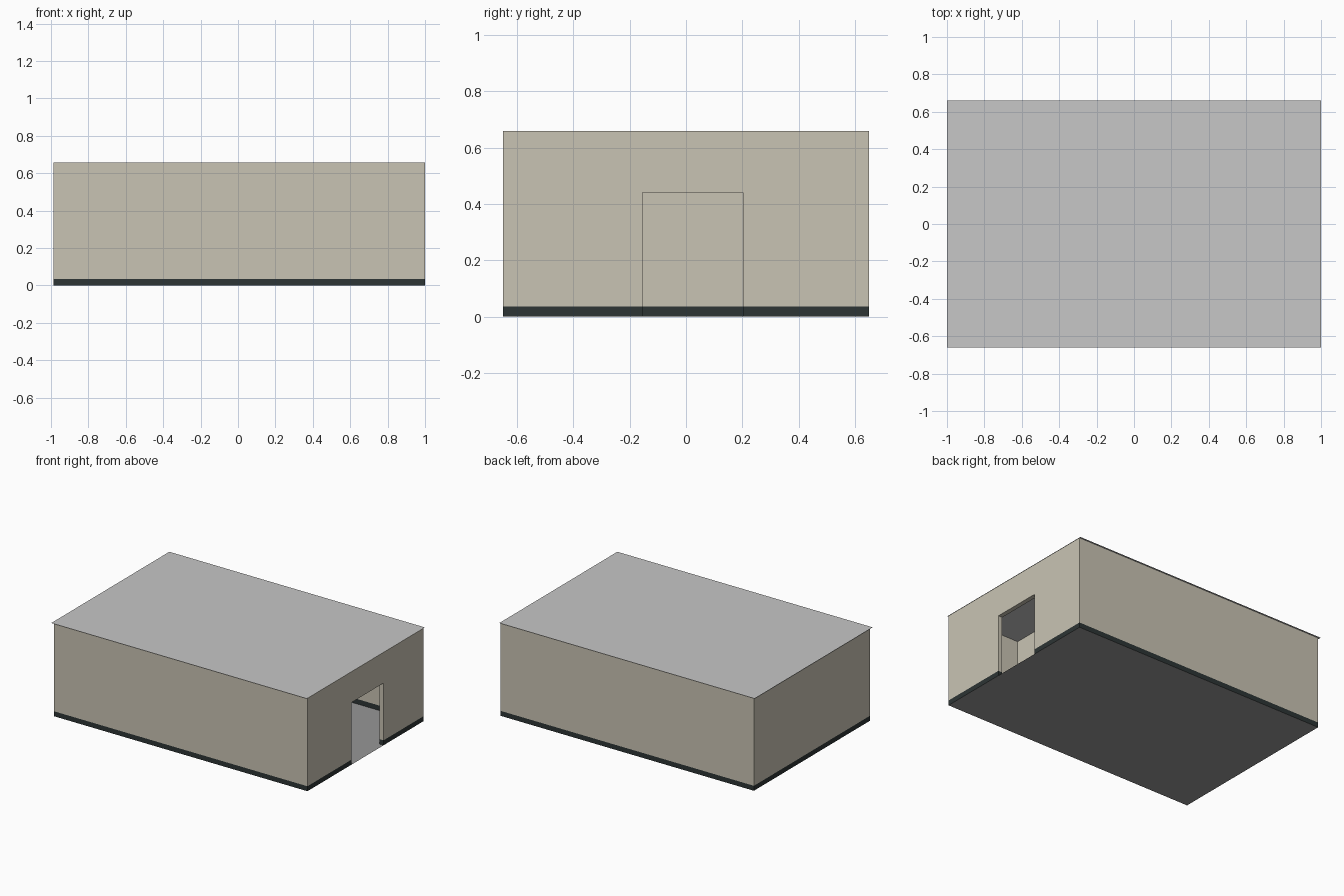
import bpy

if "Cube" in bpy.data.objects:
    bpy.data.objects.remove(bpy.data.objects["Cube"])

BASE_H, DOOR_H, WALL_H, ROOF_Z = 0.035, 0.44, 0.658, 0.66
X0, X1, Y = -0.987, 0.999, 0.65      # outer wall limits
T = 0.032                            # wall thickness
D0, D1 = -0.155, 0.202               # doorway limits along y


def material(name, rgb):
    m = bpy.data.materials.new(name)
    m.diffuse_color = (*rgb, 1)
    m.use_nodes = True
    m.node_tree.nodes["Principled BSDF"].inputs["Base Color"].default_value = m.diffuse_color
    return m


cream = material("cream_wall", (0.584, 0.552, 0.456))
dark = material("dark_skirting", (0.026, 0.035, 0.035))
roof_grey = material("light_grey_roof", (0.57, 0.57, 0.57))
floor_grey = material("mid_grey_floor", (0.31, 0.31, 0.31))


def make(name, verts, faces, mats):
    me = bpy.data.meshes.new(name)
    me.from_pydata(verts, [], faces)
    for m in mats:
        me.materials.append(m)
    ob = bpy.data.objects.new(name, me)
    bpy.context.collection.objects.link(ob)
    return me


def wall(name, plan, levels, bottom=False):
    """Extrude a counter-clockwise plan through the levels; low faces become skirting."""
    n = len(plan)
    verts = [(x, y, z) for z in levels for x, y in plan]
    faces = []
    for k in range(len(levels) - 1):
        for i in range(n):
            j = (i + 1) % n
            faces.append((k * n + i, k * n + j, (k + 1) * n + j, (k + 1) * n + i))
    faces.append(tuple(range((len(levels) - 1) * n, len(levels) * n)))
    if bottom:
        faces.append(tuple(reversed(range(n))))
    me = make(name, verts, faces, [cream, dark])
    for p in me.polygons:
        p.material_index = 1 if p.center.z < BASE_H else 0


def rect(x0, x1, y0, y1):
    return [(x0, y0), (x1, y0), (x1, y1), (x0, y1)]


def sheet(name, x0, x1, y, z, mat):
    make(name, [(px, py, z) for px, py in rect(x0, x1, -y, y)], [(0, 1, 2, 3)], [mat])


# Outer walls as one ring, open at the doorway
ring = [(X0, -Y), (X1, -Y), (X1, D0), (X1 - T, D0), (X1 - T, -Y + T), (X0 + T, -Y + T),
        (X0 + T, Y - T), (X1 - T, Y - T), (X1 - T, D1), (X1, D1), (X1, Y), (X0, Y)]
wall("outer_walls", ring, [0, BASE_H, WALL_H])

# Wall above the doorway
wall("door_lintel", rect(X1 - T, X1, D0, D1), [DOOR_H, WALL_H], bottom=True)

# Inner wall behind the entrance room
wall("partition_wall", rect(0.42, 0.45, -Y + T, Y - T), [0, BASE_H, WALL_H])

# Floor and overhanging flat roof
sheet("floor", X0, X1, Y, 0, floor_grey)
sheet("roof", -1, 1, 0.66, ROOF_Z, roof_grey)
